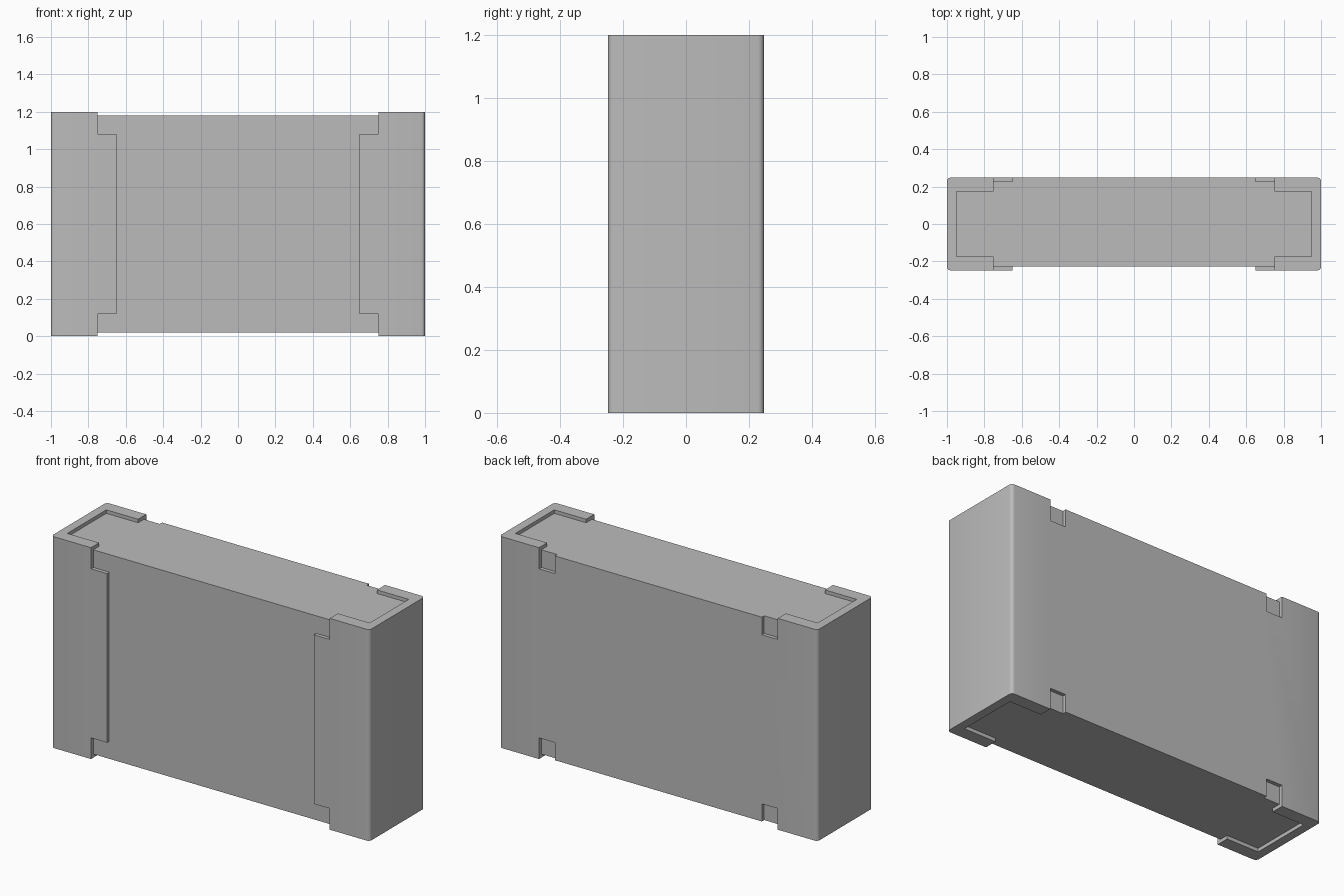
import bpy
import bmesh

default = bpy.data.objects.get("Cube")
if default:
    bpy.data.objects.remove(default, do_unlink=True)

grey = bpy.data.materials.new("plain grey")
grey.use_nodes = True
grey.diffuse_color = (0.5, 0.5, 0.5, 1)
grey.node_tree.nodes["Principled BSDF"].inputs["Base Color"].default_value = (0.5, 0.5, 0.5, 1)

HALF_D, CORE_D, RIM_D = 0.248, 0.227, 0.175   # outer face, core face, rim opening
HEIGHT, LIP, NOTCH = 1.2, 0.02, 0.12
CAP_X, FLAP_X = 0.75, 0.65                    # inner ends of caps and flaps


def block(name, x, y, z, corner=0):
    """Box between the given (low, high) limits, with rounded upright edges."""
    bm = bmesh.new()
    bmesh.ops.create_cube(bm, size=1)
    for v in bm.verts:
        v.co = [lim[0] if c < 0 else lim[1] for c, lim in zip(v.co, (x, y, z))]
    if corner:
        upright = [e for e in bm.edges
                   if abs(e.verts[0].co.z - e.verts[1].co.z) > 0.1]
        bmesh.ops.bevel(bm, geom=upright, offset=corner, segments=4,
                        profile=0.5, affect='EDGES')
    mesh = bpy.data.meshes.new(name)
    bm.to_mesh(mesh)
    bm.free()
    mesh.materials.append(grey)
    obj = bpy.data.objects.new(name, mesh)
    bpy.context.collection.objects.link(obj)
    return obj


def cut(target, x, y, z):
    """Remove a box from the target."""
    cutter = block("cutter", x, y, z)
    cutter.hide_render = True
    mod = target.modifiers.new("cut", 'BOOLEAN')
    mod.operation, mod.solver, mod.object = 'DIFFERENCE', 'EXACT', cutter
    bpy.context.view_layer.objects.active = target
    bpy.ops.object.modifier_apply(modifier=mod.name)
    bpy.data.objects.remove(cutter, do_unlink=True)


# Solid core, flush with the back panel's top and bottom
block("core", (-0.96, 0.96), (-CORE_D, CORE_D), (LIP, HEIGHT - LIP))

# Wrapping casing: rounded block hollowed from top to bottom
casing = block("casing", (-1, 1), (-HALF_D, HALF_D), (0, HEIGHT), corner=0.02)
through = (-1, 2)
cut(casing, (-0.95, 0.95), (-RIM_D, RIM_D), through)
cut(casing, (-CAP_X, CAP_X), (-CORE_D, CORE_D), through)

# Open front between the two flaps
cut(casing, (-FLAP_X, FLAP_X), (-1, -0.1), through)

# Lips removed between the end caps, above and below
for low, high in ((-1, LIP), (HEIGHT - LIP, 2)):
    cut(casing, (-CAP_X, CAP_X), (-1, 1), (low, high))

# Corner notches beside each cap, front and back
for low, high in ((-1, NOTCH), (HEIGHT - NOTCH, 2)):
    for x in ((-CAP_X, -FLAP_X), (FLAP_X, CAP_X)):
        cut(casing, x, (-1, 1), (low, high))

# Smooth rounded corners, crisp edges elsewhere
bpy.ops.object.select_all(action='DESELECT')
casing.select_set(True)
bpy.context.view_layer.objects.active = casing
bpy.ops.object.shade_smooth_by_angle()
